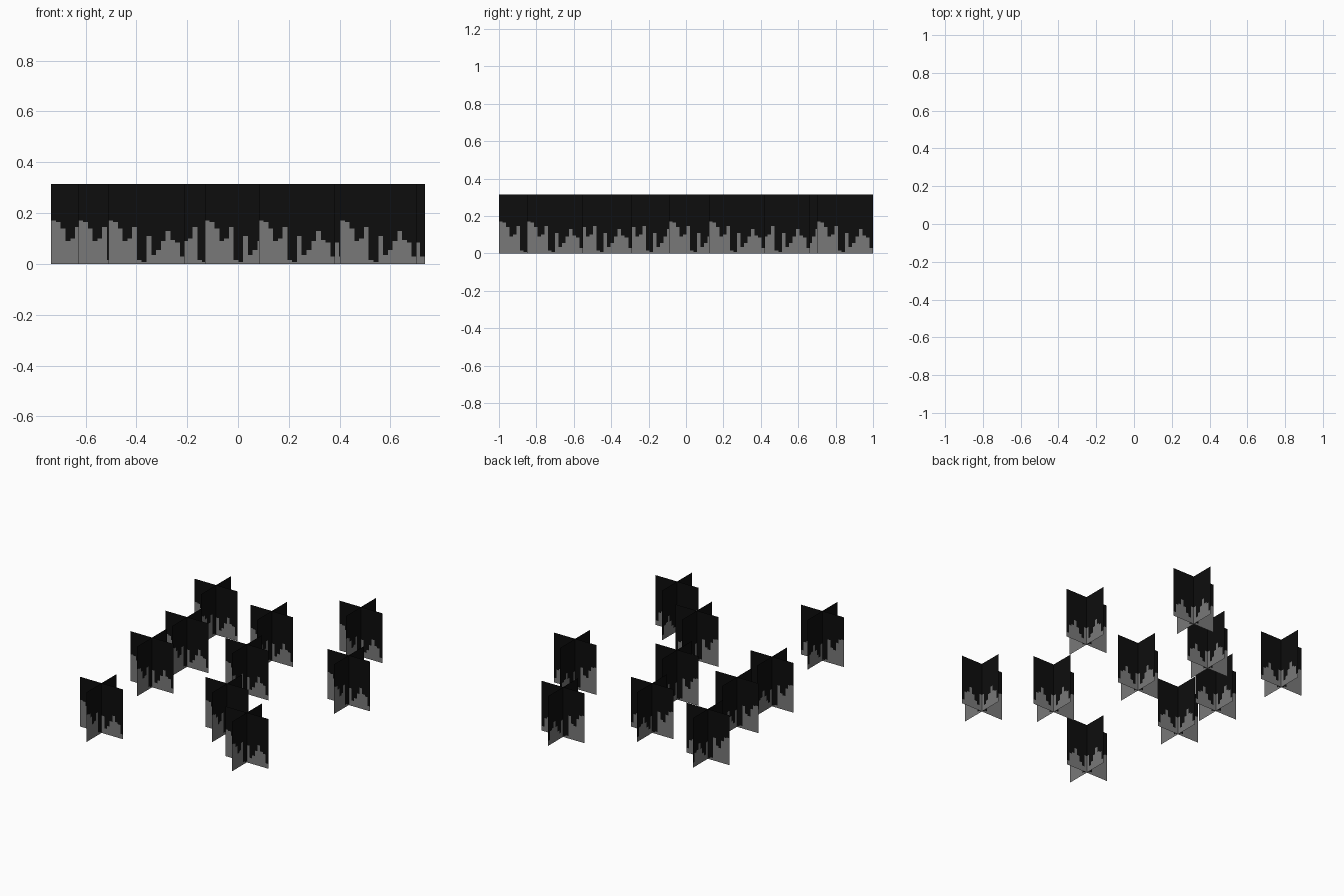
import bpy, bmesh

if "Cube" in bpy.data.objects:
    bpy.data.objects.remove(bpy.data.objects["Cube"])

WIDTH, HEIGHT = 0.30, 0.315

def material(name, v):
    m = bpy.data.materials.new(name)
    m.diffuse_color = (v, v, v, 1)
    m.use_nodes = True
    m.node_tree.nodes["Principled BSDF"].inputs["Base Color"].default_value = m.diffuse_color
    return m

blade_gray = material("blade gray", 0.19)
card_black = material("card black", 0.004)

# Height of the gray blades in each column across a card
BLADES = [.17, .165, .14, .09, .10, .145, .015, .008,
          .11, .035, .055, .09, .13, .095, .085, .03]

# Two crossed flat cards, gray blades below and black above
bm = bmesh.new()
step = WIDTH / len(BLADES)
for along_y in (False, True):
    for i, h in enumerate(BLADES):
        a = -WIDTH / 2 + i * step
        for low, high, slot in ((0, h, 0), (h, HEIGHT, 1)):
            corners = [(a, low), (a + step, low), (a + step, high), (a, high)]
            verts = [bm.verts.new((0, t, z) if along_y else (t, 0, z))
                     for t, z in corners]
            bm.faces.new(verts).material_index = slot
bmesh.ops.remove_doubles(bm, verts=bm.verts, dist=1e-5)
mesh = bpy.data.meshes.new("grass_cards")
bm.to_mesh(mesh)
bm.free()
mesh.materials.append(blade_gray)
mesh.materials.append(card_black)

# Scattered tufts
TUFTS = [(-.36, -.85), (-.478, -.177), (-.473, .166), (-.585, .617), (-.122, .512),
         (.266, .85), (.585, .273), (.02, .06), (.232, -.44), (.552, -.70)]
for n, (x, y) in enumerate(TUFTS, 1):
    tuft = bpy.data.objects.new(f"grass_tuft_{n}", mesh)
    tuft.location = (x, y, 0)
    bpy.context.collection.objects.link(tuft)
